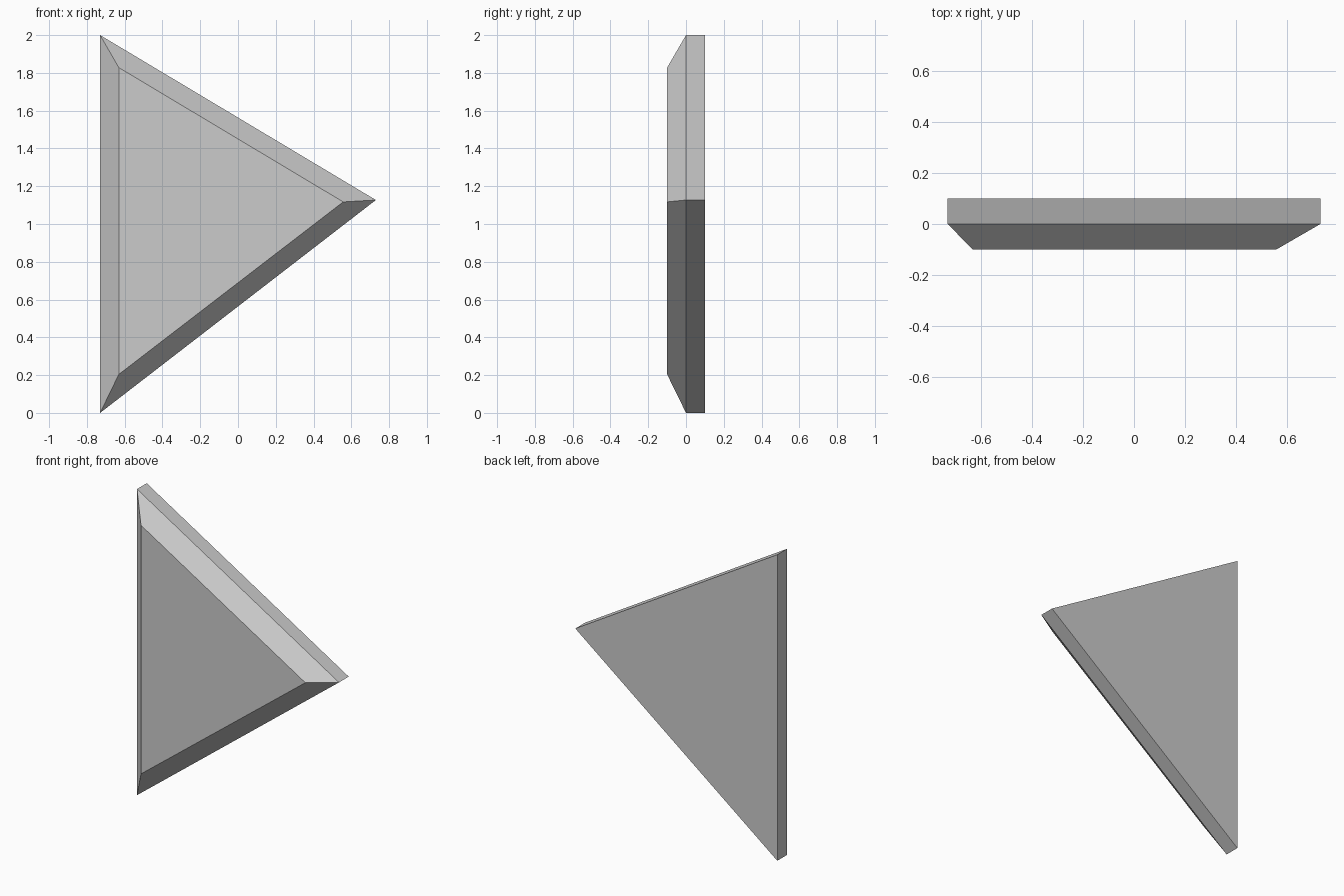
import bpy, bmesh

if "Cube" in bpy.data.objects:
    bpy.data.objects.remove(bpy.data.objects["Cube"])

# Triangular outlines (x, z): full outline and the smaller raised front face
OUTER = [(-0.73, 0.0), (0.73, 1.127), (-0.73, 2.0)]
INNER = [(-0.631, 0.204), (0.557, 1.117), (-0.631, 1.828)]


def ring(bm, outline, y):
    return [bm.verts.new((x, y, z)) for x, z in outline]


def bridge(bm, a, b):
    n = len(a)
    for i in range(n):
        j = (i + 1) % n
        bm.faces.new((a[i], a[j], b[j], b[i]))


bm = bmesh.new()
front = ring(bm, INNER, -0.1)
rim = ring(bm, OUTER, 0.0)
back = ring(bm, OUTER, 0.1)

# Front face, sloped bevel, straight sides and flat back
bm.faces.new(front)
bridge(bm, front, rim)
bridge(bm, rim, back)
bm.faces.new(back)
bmesh.ops.recalc_face_normals(bm, faces=bm.faces)

mesh = bpy.data.meshes.new("bevelled_triangle")
bm.to_mesh(mesh)
bm.free()
bpy.context.collection.objects.link(bpy.data.objects.new("bevelled_triangle", mesh))
